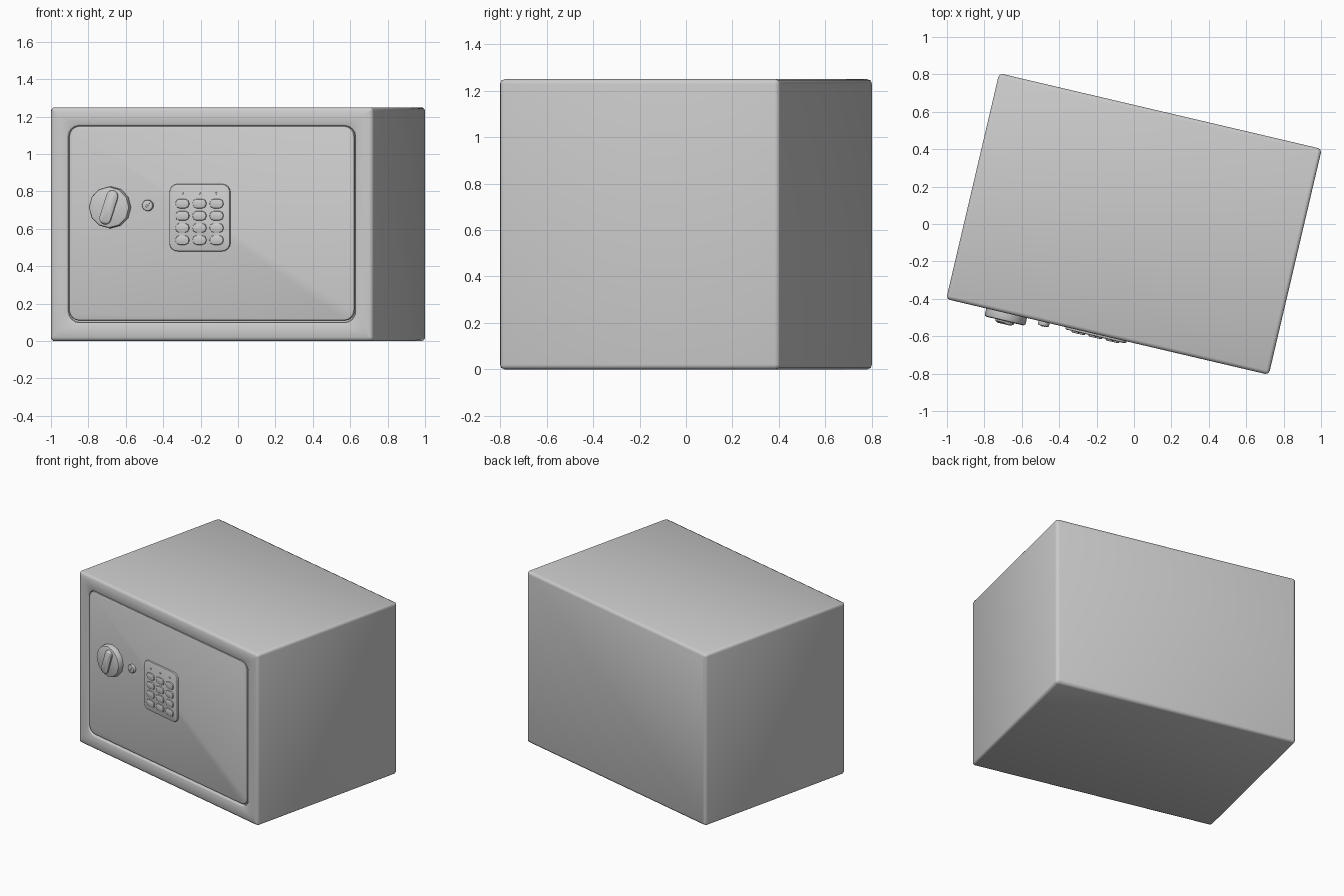
import bpy, bmesh, math
from mathutils import Matrix

cube = bpy.data.objects.get("Cube")
if cube:
    bpy.data.objects.remove(cube, do_unlink=True)

W, D, H = 1.772, 1.24, 1.25
TURN = Matrix.Rotation(math.radians(-13.2), 4, 'Z')

grey = bpy.data.materials.new("painted grey steel")
grey.use_nodes = True
colour = (0.6, 0.6, 0.6, 1)
grey.diffuse_color = colour
grey.node_tree.nodes["Principled BSDF"].inputs["Base Color"].default_value = colour


def rounded_ring(w, h, r, segs):
    """Outline of a rounded rectangle; becomes a circle when r is half its size."""
    pts = []
    for i, (sx, sz) in enumerate([(1, 1), (-1, 1), (-1, -1), (1, -1)]):
        for k in range(segs + 1):
            a = math.radians(90 * (i + k / segs))
            pts.append((sx * (w / 2 - r) + r * math.cos(a), sz * (h / 2 - r) + r * math.sin(a)))
    return pts


def stack(name, x, z, rings, segs=4, roll=0, angle=40):
    """Skin rings of (width, height, corner radius, distance out from front plane)."""
    bm = bmesh.new()
    loops = []
    for w, h, r, out in rings:
        loops.append([bm.verts.new((px, -D / 2 - out, pz)) for px, pz in rounded_ring(w, h, r, segs)])
    n = len(loops[0])
    for a, b in zip(loops, loops[1:]):
        for i in range(n):
            j = (i + 1) % n
            bm.faces.new((a[i], a[j], b[j], b[i]))
    bm.faces.new(loops[0])
    bm.faces.new(loops[-1])
    bmesh.ops.remove_doubles(bm, verts=bm.verts, dist=1e-5)
    bmesh.ops.recalc_face_normals(bm, faces=bm.faces)
    place = TURN @ Matrix.Translation((x, 0, z)) @ Matrix.Rotation(math.radians(roll), 4, 'Y')
    bm.transform(place)
    mesh = bpy.data.meshes.new(name)
    bm.to_mesh(mesh)
    bm.free()
    mesh.materials.append(grey)
    obj = bpy.data.objects.new(name, mesh)
    bpy.context.collection.objects.link(obj)
    bpy.ops.object.select_all(action='DESELECT')
    obj.select_set(True)
    bpy.context.view_layer.objects.active = obj
    bpy.ops.object.shade_smooth_by_angle(angle=math.radians(angle))
    return obj


def plate(name, x, z, w, h, r, out, lip, base=-0.002, **kw):
    """Raised plate with a softened front edge."""
    return stack(name, x, z, [
        (w, h, r, base), (w, h, r, out - lip),
        (w - 0.6 * lip, h - 0.6 * lip, r - 0.3 * lip, out - 0.3 * lip),
        (w - 2 * lip, h - 2 * lip, r - lip, out)], **kw)


# Body with rounded edges and a recess for the door
E = 0.02
DW, DH, DZ = 1.578, 1.052, 0.63
s = 0.3 * E
stack("safe_body", 0, H / 2, [
    (W - 2 * E, H - 2 * E, 0.002, -D), (W - 2 * s, H - 2 * s, E - s, s - D),
    (W, H, E, E - D), (W, H, E, -E),
    (W - 2 * s, H - 2 * s, E - s, -s), (W - 2 * E, H - 2 * E, 0.002, 0),
    (DW + 0.016, DH + 0.016, 0.068, 0), (DW + 0.004, DH + 0.004, 0.062, -0.003),
    (DW, DH, 0.06, -0.009), (DW, DH, 0.06, -0.025)], angle=50)

# Door sits flush inside a narrow groove
plate("door", 0, DZ, DW - 0.012, DH - 0.012, 0.056, 0, 0.008, base=-0.03)

# Turning knob with a tilted grip
KX, KZ = -0.554, 0.715
plate("knob_base", KX, KZ, 0.224, 0.224, 0.112, 0.043, 0.012, segs=3, angle=35)
stack("knob_grip", KX, KZ, [
    (0.066, 0.19, 0.033, 0.04), (0.062, 0.185, 0.031, 0.052),
    (0.03, 0.165, 0.015, 0.06)], roll=-18 + 36)

# Key lock with a slot
LX, LZ = -0.348, 0.725
plate("key_lock", LX, LZ, 0.06, 0.06, 0.03, 0.022, 0.006)
plate("key_slot", LX, LZ, 0.008, 0.036, 0.004, 0.025, 0.001, base=0.02, roll=35)

# Keypad panel, buttons and indicator lights
PX, PZ = -0.063, 0.66
plate("keypad_panel", PX, PZ, 0.335, 0.36, 0.045, 0.012, 0.008)
for col in range(3):
    bx = PX + (col - 1) * 0.094
    for row in range(4):
        plate(f"button_{row}_{col}", bx, 0.735 - row * 0.065, 0.076, 0.05, 0.022,
              0.02, 0.006, base=0.01, segs=2)
    plate(f"indicator_{col}", bx, 0.79, 0.012, 0.012, 0.006, 0.015, 0.002, base=0.01, segs=2)
